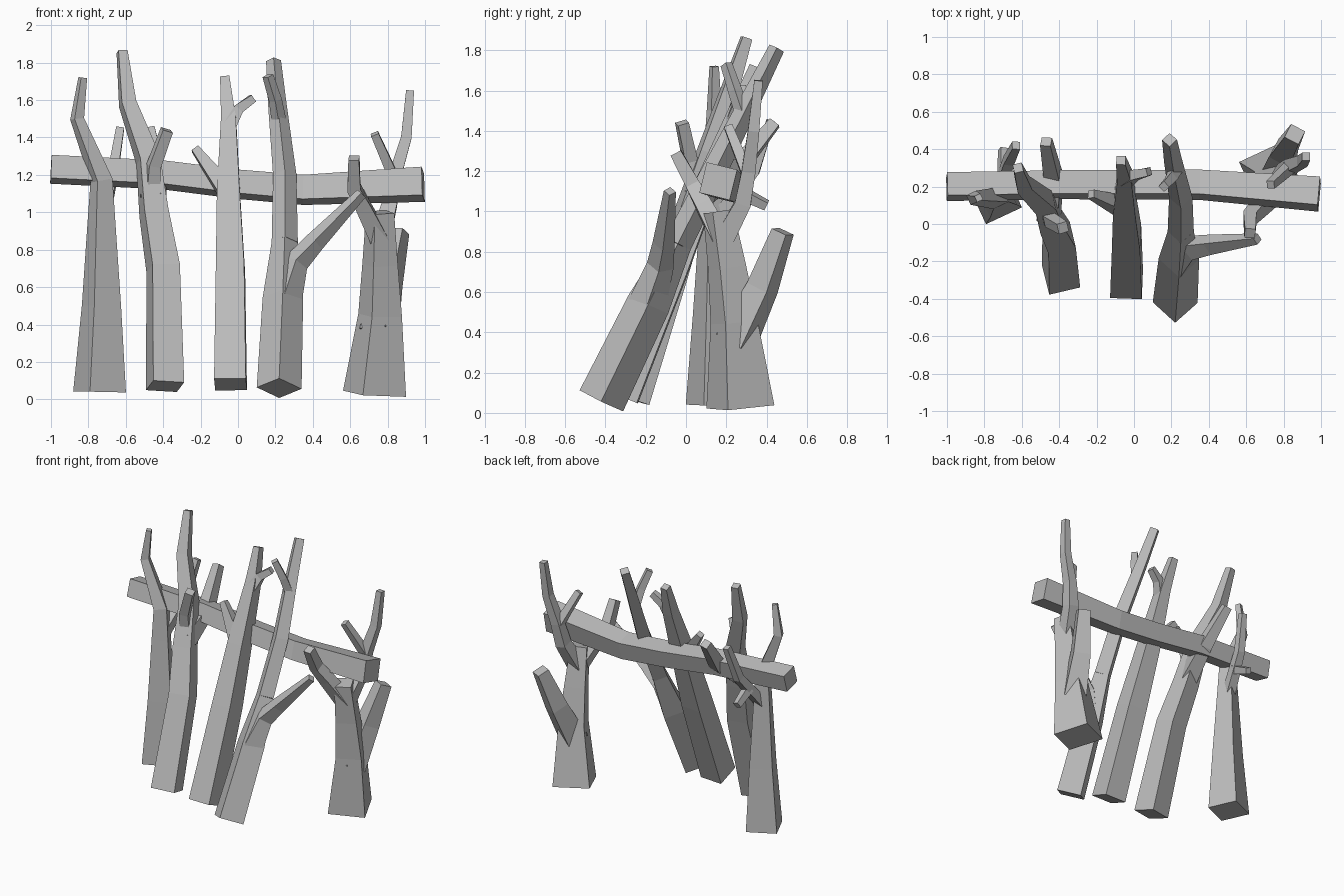
import bpy, bmesh
from math import radians, cos, sin
from mathutils import Vector

cube = bpy.data.objects.get("Cube")
if cube:
    bpy.data.objects.remove(cube, do_unlink=True)

GREY = (0.5, 0.5, 0.5, 1)
wood = bpy.data.materials.new("weathered grey wood")
wood.use_nodes = True
wood.diffuse_color = GREY
wood.node_tree.nodes["Principled BSDF"].inputs["Base Color"].default_value = GREY


def sweep(bm, points, thick, thin, taper, side):
    """Sweep a square section along points, shrinking from thick to thin."""
    rings = []
    last = len(points) - 1
    steps = [(b - a).length for a, b in zip(points, points[1:])]
    for i, centre in enumerate(points):
        along = sum(steps[:i]) / sum(steps)
        radius = thin + (thick - thin) * (1 - along ** taper)
        ahead = points[min(i + 1, last)] - centre
        behind = centre - points[max(i - 1, 0)]
        axis = (ahead.normalized() + behind.normalized()).normalized()
        u = (side - axis * side.dot(axis)).normalized()
        v = axis.cross(u)
        rings.append([bm.verts.new(centre + d * radius) for d in (u, v, -u, -v)])
    for lower, upper in zip(rings, rings[1:]):
        for k in range(4):
            n = (k + 1) % 4
            bm.faces.new((lower[k], lower[n], upper[n], upper[k]))
    bm.faces.new(rings[0][::-1])
    bm.faces.new(rings[-1])


def finish(bm, name):
    """Turn the swept limbs into a flat-shaded wooden object."""
    bmesh.ops.recalc_face_normals(bm, faces=bm.faces)
    mesh = bpy.data.meshes.new(name)
    bm.to_mesh(mesh)
    bm.free()
    mesh.materials.append(wood)
    bpy.context.collection.objects.link(bpy.data.objects.new(name, mesh))


class Tree:
    """A trunk and its branches, gathered in one mesh."""

    def __init__(self):
        self.bm = bmesh.new()

    def grow(self, foot, tip, thick, thin, bends=(), taper=1, lean=1, turn=45):
        """Grow a limb; bends give x and z, while y eases from foot to tip."""
        foot, tip = Vector(foot), Vector(tip)
        points = [foot]
        for x, z in bends:
            rise = (z - foot.z) / (tip.z - foot.z)
            points.append(Vector((x, foot.y + (tip.y - foot.y) * rise ** lean, z)))
        points.append(tip)
        angle = radians(turn)
        side = Vector((cos(angle), sin(angle), 0))
        sweep(self.bm, points, thick, thin, taper, side)
        return points

    def branch(self, parent, height, tip, thick, thin, **shape):
        """Grow a limb out of the parent's centre line at a height."""
        for a, b in zip(parent, parent[1:]):
            if a.z <= height <= b.z:
                root = a.lerp(b, (height - a.z) / (b.z - a.z))
        return self.grow(root, tip, thick, thin, **shape)


# Sagging crossbar, rolled a little about its length
bm = bmesh.new()
line = [(-1, .2, 1.23), (-.4, .21, 1.2), (0, .21, 1.15), (.35, .21, 1.12), (.99, .16, 1.15)]
sweep(bm, [Vector(p) for p in line], thick=.09, thin=.11, taper=4, side=Vector((0, 1, .6)))
finish(bm, "crossbar")

# Upright post on the far right with a rear fork
tree = Tree()
trunk = tree.grow(foot=(-.74, .14, .04), tip=(-.83, .14, 1.72), thick=.15, thin=.025,
                  bends=[(-.73, .5), (-.73, .95), (-.73, 1.17), (-.86, 1.5)],
                  taper=.9, turn=70)
fork = tree.branch(trunk, height=.95, tip=(-.63, .42, 1.45), thick=.05, thin=.03,
                   bends=[(-.67, 1.2)], lean=.5)
tree.branch(fork, height=1.1, tip=(-.7, .4, 1.03), thick=.04, thin=.03)
finish(tree.bm, "outer_right_post")

# Leaning post with a front twig and a rear branch
tree = Tree()
trunk = tree.grow(foot=(-.39, -.28, .07), tip=(-.62, .3, 1.86), thick=.12, thin=.035,
                  bends=[(-.4, .7), (-.45, 1), (-.48, 1.28), (-.59, 1.58)],
                  taper=1.7, turn=60)
tree.branch(trunk, height=1.1, tip=(-.38, -.02, 1.44), thick=.05, thin=.04,
            bends=[(-.45, 1.25)], turn=60)
tree.branch(trunk, height=1.05, tip=(-.47, .44, 1.44), thick=.08, thin=.04,
            bends=[(-.43, 1.2)], lean=.7)
finish(tree.bm, "inner_right_post")

# Middle leaning post with two small twigs
tree = Tree()
trunk = tree.grow(foot=(-.04, -.32, .08), tip=(-.07, .34, 1.72), thick=.12, thin=.035,
                  bends=[(-.04, .7), (-.05, 1.1), (-.05, 1.5)], taper=1.9)
tree.branch(trunk, height=1.45, tip=(.08, .28, 1.61), thick=.05, thin=.03,
            bends=[(0, 1.55)])
tree.branch(trunk, height=1.1, tip=(-.23, .16, 1.34), thick=.07, thin=.03, taper=.7)
finish(tree.bm, "middle_post")

# Leaning post that thins above a strong side branch
tree = Tree()
trunk = tree.grow(foot=(.22, -.42, .06), tip=(.25, -.04, .84), thick=.12, thin=.07,
                  bends=[(.24, .54)], taper=3, turn=0)
stem = tree.grow(foot=trunk[-1], tip=(.19, .45, 1.81), thick=.07, thin=.04,
                 bends=[(.25, 1.2), (.21, 1.58)], taper=1.4, turn=0)
tree.branch(trunk, height=.5, tip=(.66, -.08, 1.1), thick=.1, thin=.03,
            bends=[(.31, .73), (.41, .84)], taper=.7, lean=.5, turn=0)
tree.branch(stem, height=1.48, tip=(.16, .2, 1.73), thick=.04, thin=.03,
            bends=[(.2, 1.6)], turn=0)
finish(tree.bm, "inner_left_post")

# Upright post on the far left, heavily forked
tree = Tree()
trunk = tree.grow(foot=(.73, .27, .03), tip=(.76, .16, 1), thick=.18, thin=.08,
                  bends=[(.76, .45), (.76, .72)], taper=.7, lean=1.5, turn=70)
twig = tree.branch(trunk, height=.85, tip=(.92, .36, 1.65), thick=.07, thin=.03,
                   bends=[(.81, 1.04), (.84, 1.2), (.9, 1.4)], taper=.8, lean=.4)
tree.branch(twig, height=1.18, tip=(.73, .21, 1.42), thick=.04, thin=.03)
tree.branch(trunk, height=.85, tip=(.62, -.05, 1.29), thick=.07, thin=.04,
            bends=[(.67, 1.03), (.62, 1.13)])
tree.branch(trunk, height=.35, tip=(.86, .48, .9), thick=.11, thin=.06,
            bends=[(.8, .62)], lean=.8, turn=20)
finish(tree.bm, "outer_left_post")
